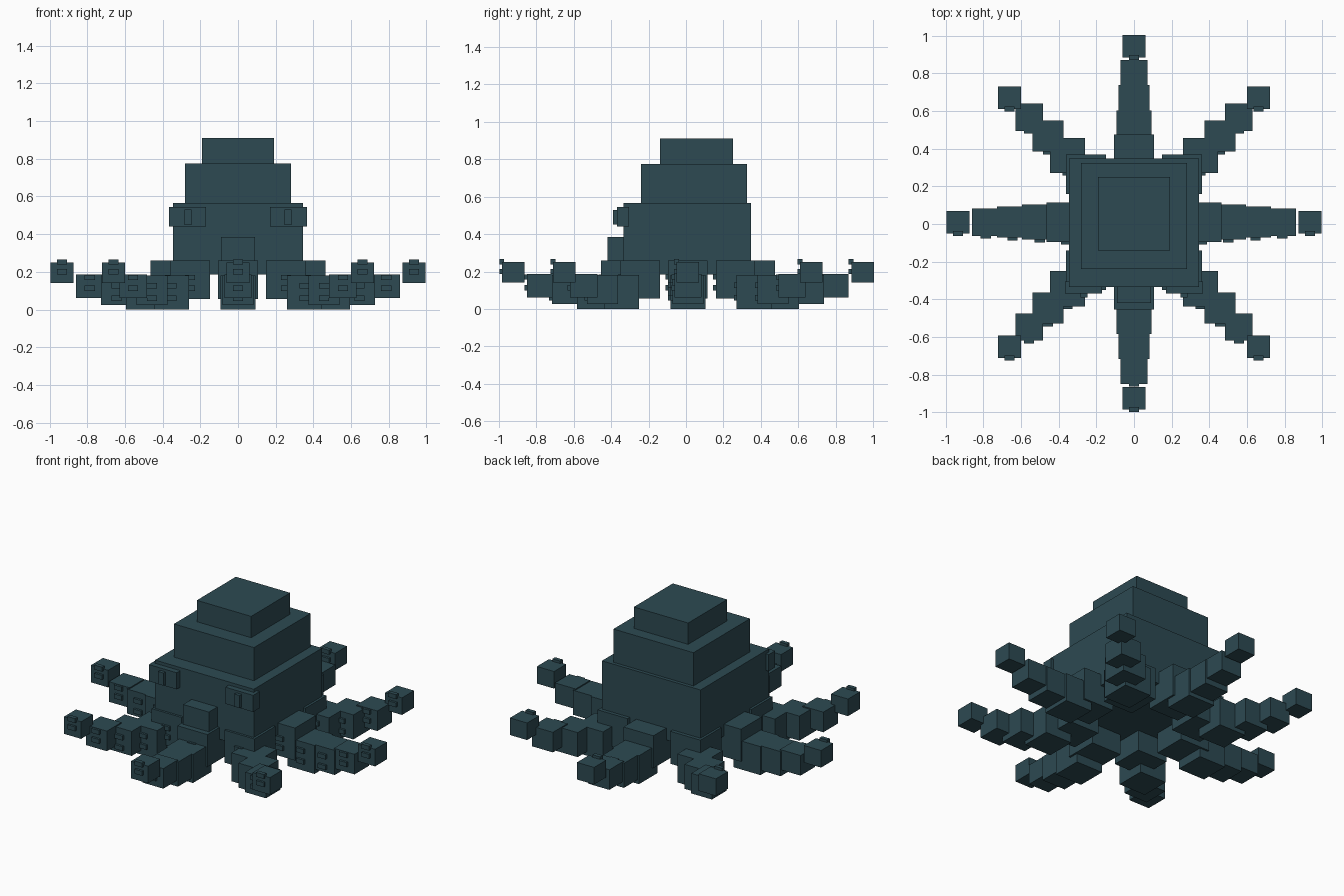
import bpy
import math

cube = bpy.data.objects.get("Cube")
if cube:
    bpy.data.objects.remove(cube, do_unlink=True)

# One colour for the whole creature
skin = bpy.data.materials.new("dark_teal")
skin.use_nodes = True
colour = (0.026, 0.068, 0.085, 1.0)
skin.diffuse_color = colour
skin.node_tree.nodes["Principled BSDF"].inputs["Base Color"].default_value = colour


def box(name, x, y, z):
    """Box spanning the given (low, high) range on each axis."""
    spans = (x, y, z)
    bpy.ops.mesh.primitive_cube_add(size=1, location=[(a + b) / 2 for a, b in spans])
    obj = bpy.context.object
    obj.name = name
    obj.scale = [b - a for a, b in spans]
    bpy.ops.object.transform_apply(location=False, rotation=False, scale=True)
    obj.data.materials.append(skin)
    return obj


# Stepped head
box("head_lower", (-0.345, 0.345), (-0.335, 0.347), (0.185, 0.565))
box("head_middle", (-0.28, 0.28), (-0.24, 0.325), (0.565, 0.775))
box("head_top", (-0.19, 0.19), (-0.14, 0.25), (0.775, 0.91))
box("siphon", (-0.09, 0.09), (-0.42, -0.24), (0.2, 0.385))

# Eyes with raised pupils
for side, label in ((1, "left"), (-1, "right")):
    box(label + "_eye", sorted((side * 0.17, side * 0.365)), (-0.37, -0.305), (0.44, 0.545))
    box(label + "_pupil", sorted((side * 0.247, side * 0.285)), (-0.39, -0.36), (0.45, 0.53))

# Arm segments: distance out, width, bottom, top, heights of the two suckers
SEGMENTS = [
    (0.36, 0.21, 0.055, 0.26, (0.113, 0.17)),
    (0.5, 0.187, 0.0, 0.18, (0.06, 0.127)),
    (0.645, 0.165, 0.025, 0.18, (0.06, 0.127)),
    (0.787, 0.145, 0.06, 0.187, (0.113, 0.17)),
    (0.934, 0.12, 0.142, 0.25, (0.2, 0.252)),
]
CENTRE_Y = 0.01

# Eight stepped arms, every block facing forward
for arm in range(8):
    angle = arm * math.pi / 4
    for number, (reach, width, low, high, suckers) in enumerate(SEGMENTS):
        x = reach * math.cos(angle)
        y = reach * math.sin(angle) + CENTRE_Y
        half = width / 2
        label = f"arm_{arm + 1}_segment_{number + 1}"
        box(label, (x - half, x + half), (y - half, y + half), (low, high))
        for height in suckers:
            box(label + "_sucker", (x - 0.027, x + 0.027),
                (y - half - 0.014, y - half + 0.012), (height - 0.014, height + 0.014))
